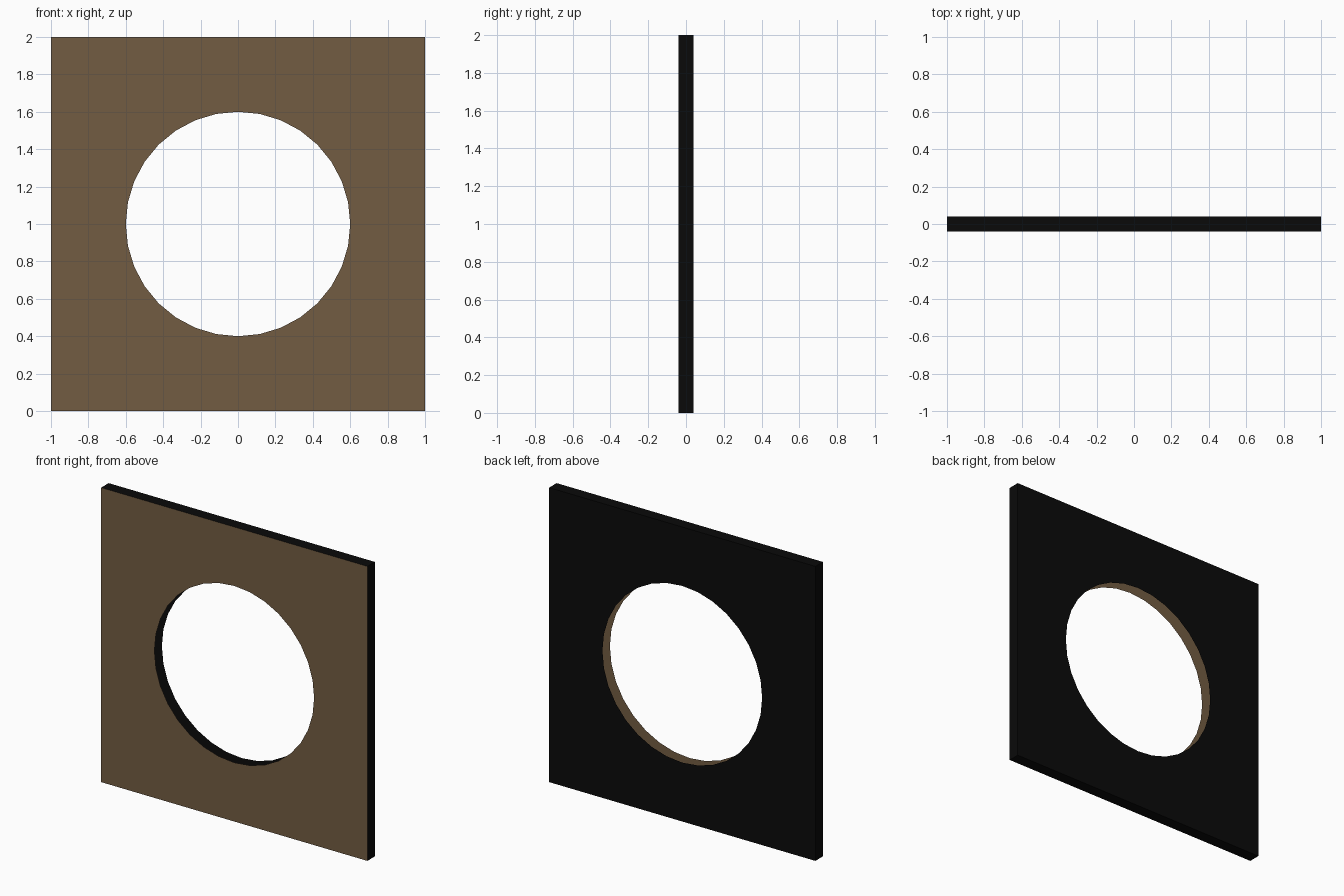
import bpy, bmesh
from math import sin, cos, tau

if "Cube" in bpy.data.objects:
    bpy.data.objects.remove(bpy.data.objects["Cube"])

SIDES, RADIUS, HALF, DEPTH, MID = 32, 0.6, 1.0, 0.04, 1.0


def material(name, color):
    mat = bpy.data.materials.new(name)
    mat.diffuse_color = (*color, 1)
    mat.use_nodes = True
    mat.node_tree.nodes["Principled BSDF"].inputs["Base Color"].default_value = mat.diffuse_color
    return mat


def finish(bm, name, mat):
    mesh = bpy.data.meshes.new(name)
    bm.to_mesh(mesh)
    bm.free()
    mesh.materials.append(mat)
    obj = bpy.data.objects.new(name, mesh)
    bpy.context.collection.objects.link(obj)
    return obj


def pierced_sheet(bm, y, front):
    """Flat square with a round opening; returns its outer loop."""
    inner, outer = [], []
    for i in range(SIDES):
        c, s = cos(tau * i / SIDES), sin(tau * i / SIDES)
        k = HALF / max(abs(c), abs(s))
        inner.append(bm.verts.new((RADIUS * c, y, MID + RADIUS * s)))
        outer.append(bm.verts.new((k * c, y, MID + k * s)))
    for i in range(SIDES):
        j = (i + 1) % SIDES
        quad = [inner[i], outer[i], outer[j], inner[j]]
        bm.faces.new(quad if front else quad[::-1])
    return outer


# Brown front sheet
bm = bmesh.new()
pierced_sheet(bm, -DEPTH, True)
finish(bm, "front_panel", material("brown", (0.17, 0.107, 0.055)))

# Black back sheet with the outer rim; the opening has no inner wall
bm = bmesh.new()
back = pierced_sheet(bm, DEPTH, False)
rim = [bm.verts.new((v.co.x, -DEPTH, v.co.z)) for v in back]
for i in range(SIDES):
    j = (i + 1) % SIDES
    bm.faces.new((rim[i], back[i], back[j], rim[j]))
finish(bm, "back_shell", material("black", (0.003, 0.003, 0.003)))
